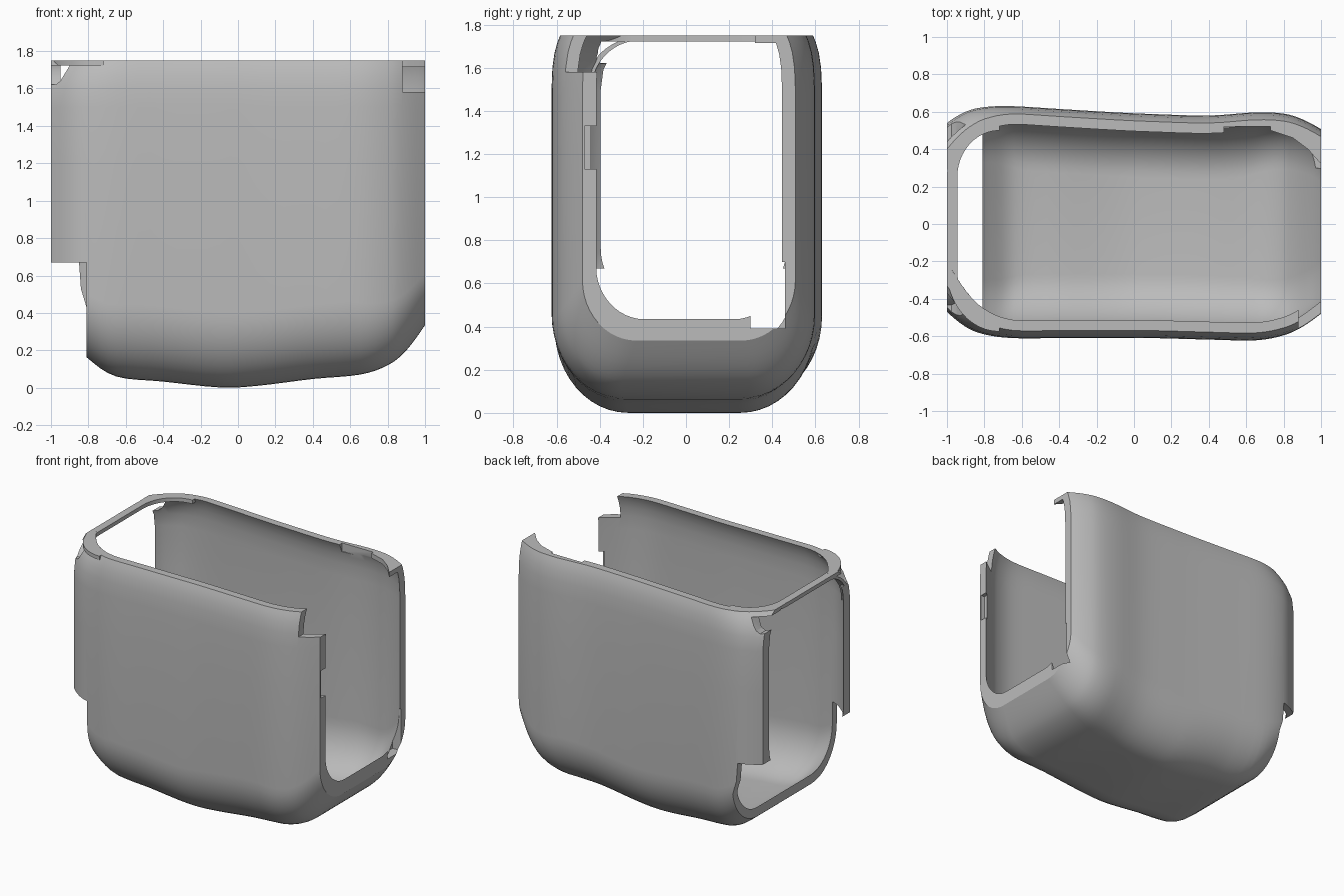
import bpy, bmesh, math
from mathutils import Vector

cube = bpy.data.objects.get("Cube")
if cube:
    bpy.data.objects.remove(cube, do_unlink=True)

grey = bpy.data.materials.new("plain grey")
grey.use_nodes = True
colour = (0.5, 0.5, 0.5, 1)
grey.diffuse_color = colour
grey.node_tree.nodes["Principled BSDF"].inputs["Base Color"].default_value = colour


def add_object(name, bm):
    bmesh.ops.recalc_face_normals(bm, faces=bm.faces)
    mesh = bpy.data.meshes.new(name)
    bm.to_mesh(mesh)
    bm.free()
    obj = bpy.data.objects.new(name, mesh)
    bpy.context.collection.objects.link(obj)
    mesh.materials.append(grey)
    return obj


def activate(obj):
    bpy.ops.object.select_all(action='DESELECT')
    obj.select_set(True)
    bpy.context.view_layer.objects.active = obj


def prism(name, points, axis, low, high):
    """Extrude a flat outline along the given axis."""
    bm = bmesh.new()
    verts = []
    for p in points:
        co = list(p)
        co.insert("xyz".index(axis), low)
        verts.append(bm.verts.new(co))
    face = bm.faces.new(verts)
    made = bmesh.ops.extrude_face_region(bm, geom=[face])
    shift = Vector((0, 0, 0))
    shift["xyz".index(axis)] = high - low
    bmesh.ops.translate(bm, vec=shift,
                        verts=[v for v in made["geom"] if isinstance(v, bmesh.types.BMVert)])
    return add_object(name, bm)


def box(name, x0, x1, y0, y1, z0, z1):
    return prism(name, [(x0, y0), (x1, y0), (x1, y1), (x0, y1)], "z", z0, z1)


def boolean(obj, cutter, operation='DIFFERENCE'):
    cutter.hide_render = True
    mod = obj.modifiers.new("cut", 'BOOLEAN')
    mod.object = cutter
    mod.operation = operation
    mod.solver = 'EXACT'
    activate(obj)
    bpy.ops.object.modifier_apply(modifier=mod.name)
    bpy.data.objects.remove(cutter, do_unlink=True)


def smooth_rows(rows, steps):
    """Catmull-Rom interpolation through rows of values."""
    rows = [Vector(r) for r in rows]
    out = []
    for i in range(len(rows) - 1):
        a, b = rows[max(i - 1, 0)], rows[i]
        c, d = rows[i + 1], rows[min(i + 2, len(rows) - 1)]
        for s in range(steps):
            t = s / steps
            out.append(b + (c - a) * (t / 2) + (a * 2 - b * 5 + c * 4 - d) * (t * t / 2)
                       + (b * 3 - a - c * 3 + d) * (t ** 3 / 2))
    return out + [rows[-1]]


# Shell stations along x: position, front y, back y, bottom z
STATIONS = [
    (-1.06, -.40, .47, .52), (-1, -.47, .54, .41), (-.9, -.55, .60, .26),
    (-.8, -.59, .625, .155), (-.65, -.61, .63, .06), (-.4, -.61, .615, .033),
    (-.1, -.61, .597, .002), (.1, -.61, .588, .01), (.4, -.618, .58, .047),
    (.65, -.622, .597, .07), (.8, -.595, .59, .12), (.9, -.55, .56, .20),
    (1, -.48, .507, .335), (1.06, -.43, .46, .44)]
TOP = [(1.2, 0), (1.5, 0), (1.6, .1), (1.67, .35), (1.72, .7), (1.75, 1), (1.8, 1.6)]


def section(x, front, back, bottom):
    """U-shaped cross-section running from the front rim to the back rim."""
    end = min(1, max(0, (abs(x) - .6) / .4))
    ry, rz = .34 - .09 * end, .40 - .12 * end
    lean = .04 + (.10 * end ** 2 if x < 0 else 0)
    pts = [(front + lean * k, z) for z, k in reversed(TOP)]
    arc = [math.pi / 2 * i / 12 for i in range(13)]
    pts += [(front + ry * (1 - math.cos(a)), bottom + rz * (1 - math.sin(a))) for a in arc]
    pts += [(back - ry * (1 - math.cos(a)), bottom + rz * (1 - math.sin(a))) for a in reversed(arc)]
    pts += [(back - lean * k, z) for z, k in TOP]
    return [(x, y, z) for y, z in pts]


bm = bmesh.new()
previous = None
for row in smooth_rows(STATIONS, 4):
    ring = [bm.verts.new(p) for p in section(*row)]
    if previous:
        for i in range(len(ring) - 1):
            bm.faces.new((previous[i], previous[i + 1], ring[i + 1], ring[i]))
    previous = ring
shell = add_object("shell", bm)

# Wall thickness, measured inward
middle = min(shell.data.polygons, key=lambda f: f.center.z)
if middle.normal.z > 0:
    shell.data.flip_normals()
solid = shell.modifiers.new("wall", 'SOLIDIFY')
solid.thickness = .05
solid.offset = -1
activate(shell)
bpy.ops.object.modifier_apply(modifier=solid.name)

# Flat top and flat ends
boolean(shell, box("trim", -1, 1, -2, 2, -1, 1.75), 'INTERSECT')
# Lower right end is set back, with a curved sliver left on the back
boolean(shell, box("front_step", -2, -.81, -2, .1, -1, .67))
boolean(shell, prism("back_step", [(-2, -1), (-.81, -1), (-.81, .43), (-.84, .53), (-.85, .67), (-2, .67)],
                     "y", .05, 2))
# Corner gaps below the end bar
boolean(shell, prism("corner_gap", [(-2, 1.722), (-.9, 1.722), (-.95, 1.64), (-.975, 1.62), (-2, 1.65)],
                     "y", -2, 2))
# Notches around the left opening and in the back rim
boolean(shell, box("front_notch", .88, 2, -2, 0, 1.58, 2))
boolean(shell, box("edge_notch", .97, 2, -.47, -.3, 1.13, 1.33))
boolean(shell, box("corner_notch", .93, 2, .3, .46, .39, .7))
boolean(shell, box("rim_notch", .48, .73, .3, .52, 1.69, 2))

# End bar: rounded strip joining the front and back rims
quarter = [math.pi / 2 * i / 12 for i in range(13)]


def bar_edge(rx, ry):
    half = [(-.72 - rx * math.sin(a), .25 + ry * math.cos(a)) for a in quarter]
    return half + [(x, -y) for x, y in reversed(half)]


end_bar = prism("end_bar", bar_edge(.28, .325) + bar_edge(.225, .25)[::-1], "z", 1.722, 1.75)

# Curved strut under the front corner of the bar
outer = [(-.22 - .25 * math.cos(a), 1.49 + .25 * math.sin(a)) for a in quarter]
inner = [(-.22 - .22 * math.cos(a), 1.49 + .235 * math.sin(a)) for a in quarter]
strut = prism("corner_strut", outer + inner[::-1], "x", -1, -.95)

# Lip at the left end of the back rim
lip = prism("back_lip", [(.73, .5), (.85, .46), (.93, .4), (1, .32), (1, .45), (.85, .53), (.73, .55)],
            "z", 1.715, 1.75)

for obj in (shell, end_bar, strut, lip):
    activate(obj)
    bpy.ops.object.shade_smooth_by_angle(angle=math.radians(30))
